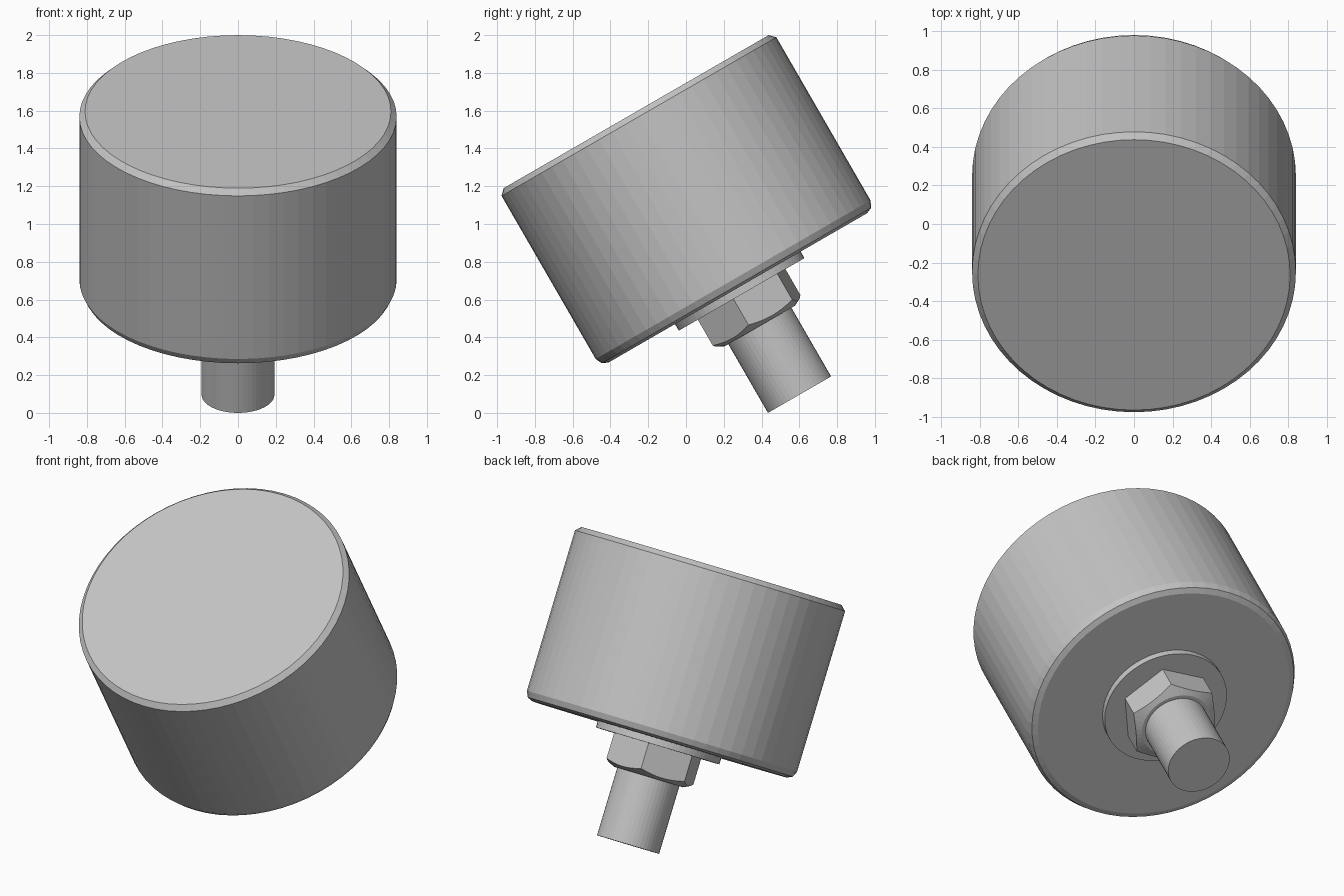
import bpy, bmesh, math
from mathutils import Matrix

if "Cube" in bpy.data.objects:
    bpy.data.objects.remove(bpy.data.objects["Cube"])

# Part axis leans 30 degrees towards the front; local z = 0 is the stem end
TILT = Matrix.Translation((0, 0.601, 0.0965)) @ Matrix.Rotation(math.radians(30), 4, 'X')

grey = bpy.data.materials.new("light_grey")
grey.diffuse_color = (0.55, 0.55, 0.55, 1)
grey.use_nodes = True
grey.node_tree.nodes["Principled BSDF"].inputs["Base Color"].default_value = grey.diffuse_color


def loft(name, rings):
    """Skin a list of equal-length point rings, bottom to top, and cap both ends."""
    bm = bmesh.new()
    loops = [[bm.verts.new(p) for p in ring] for ring in rings]
    n = len(loops[0])
    for a, b in zip(loops, loops[1:]):
        for i in range(n):
            j = (i + 1) % n
            bm.faces.new((a[i], a[j], b[j], b[i]))
    bm.faces.new(loops[0][::-1])
    bm.faces.new(loops[-1])
    bm.transform(TILT)
    bmesh.ops.recalc_face_normals(bm, faces=bm.faces)
    mesh = bpy.data.meshes.new(name)
    bm.to_mesh(mesh)
    bm.free()
    mesh.materials.append(grey)
    obj = bpy.data.objects.new(name, mesh)
    bpy.context.collection.objects.link(obj)
    return obj


def circle(r, z, n):
    return [(r * math.cos(math.tau * i / n), r * math.sin(math.tau * i / n), z)
            for i in range(n)]


def lathe(name, profile, n):
    return loft(name, [circle(r, z, n) for r, z in profile])


# Round pad with a chamfered top and a rounded lower edge
lathe("pad_body", [(0.79, 0.653), (0.823, 0.667), (0.84, 0.703),
                   (0.84, 1.70), (0.81, 1.73)], 64)
# Thin washer under the pad
lathe("washer", [(0.384, 0.613), (0.384, 0.66)], 64)
# Threaded stem
lathe("stem", [(0.193, 0.0), (0.193, 0.62)], 48)

# Hexagonal nut whose lower corners are cut by a cone
R, N, LOW, LOW_R = 0.285, 48, 0.42, 0.215
top, cut, bottom = [], [], []
for i in range(N):
    a = math.tau * i / N
    off = a % (math.tau / 6) - math.tau / 12
    rho = R * math.cos(math.tau / 12) / math.cos(off)
    w = a + math.radians(50)
    c, s = math.cos(w), math.sin(w)
    top.append((rho * c, rho * s, 0.62))
    cut.append((rho * c, rho * s, LOW + (rho - LOW_R) * 0.5))
    bottom.append((LOW_R * c, LOW_R * s, LOW))
loft("hex_nut", [bottom, cut, top])
